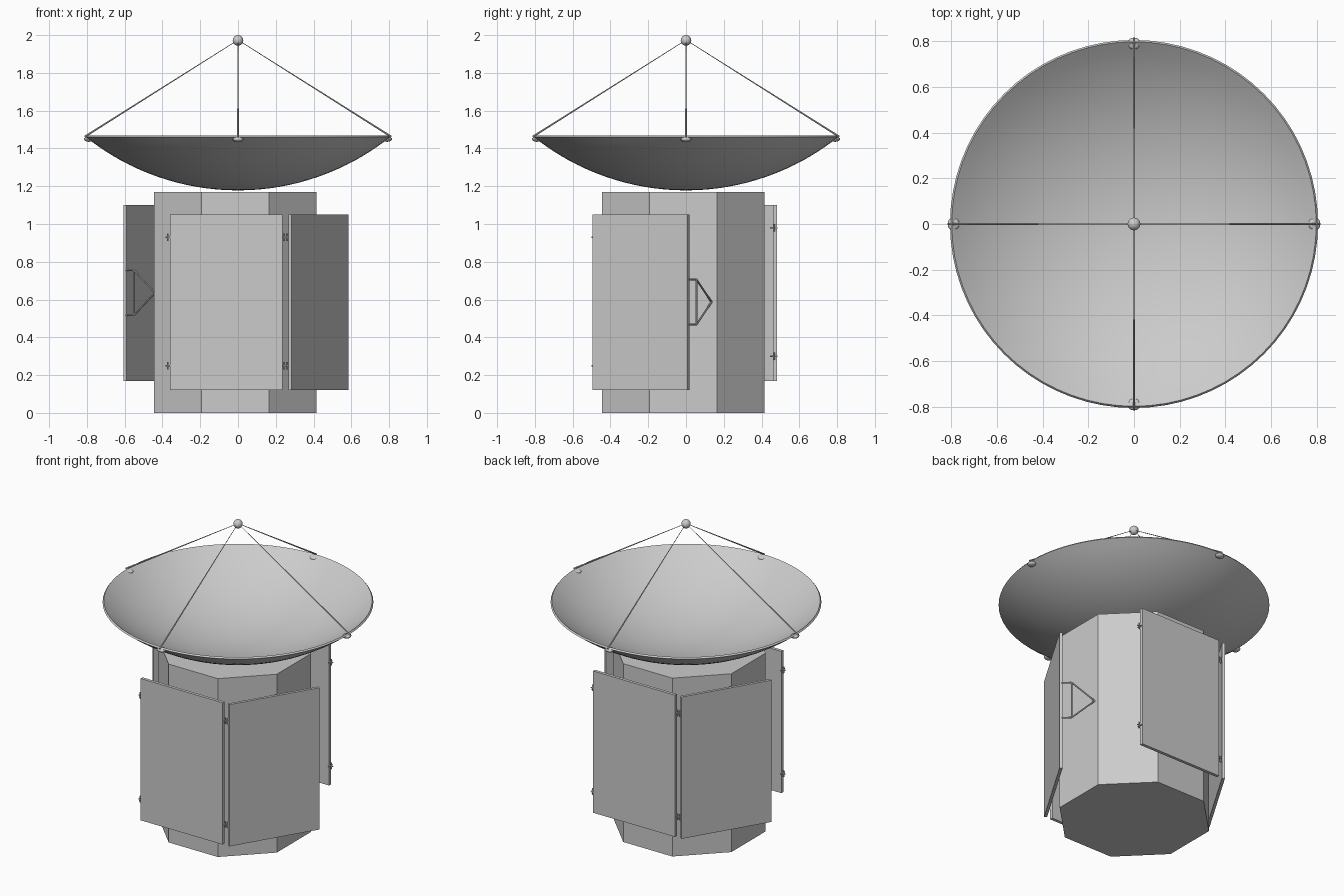
import bpy, bmesh, math
from mathutils import Vector, Matrix

if "Cube" in bpy.data.objects:
    bpy.data.objects.remove(bpy.data.objects["Cube"])

grey = bpy.data.materials.new("light_grey")
grey.diffuse_color = (0.6, 0.6, 0.6, 1)
grey.use_nodes = True
grey.node_tree.nodes["Principled BSDF"].inputs["Base Color"].default_value = grey.diffuse_color


def finish(name, bm, M=Matrix(), smooth=False):
    bm.transform(M)
    bmesh.ops.recalc_face_normals(bm, faces=bm.faces)
    me = bpy.data.meshes.new(name)
    bm.to_mesh(me)
    bm.free()
    me.materials.append(grey)
    ob = bpy.data.objects.new(name, me)
    bpy.context.collection.objects.link(ob)
    if smooth:
        bpy.context.view_layer.objects.active = ob
        bpy.ops.object.select_all(action='DESELECT')
        ob.select_set(True)
        bpy.ops.object.shade_smooth_by_angle(angle=math.radians(40))
    return ob


def add_rod(bm, a, b, r1, r2=None, seg=8):
    a, b = Vector(a), Vector(b)
    d = b - a
    m = Matrix.Translation((a + b) / 2) @ d.to_track_quat('Z', 'Y').to_matrix().to_4x4()
    bmesh.ops.create_cone(bm, cap_ends=True, segments=seg, radius1=r1,
                          radius2=r1 if r2 is None else r2, depth=d.length, matrix=m)


def box(name, size, loc, angle, M):
    bm = bmesh.new()
    bmesh.ops.create_cube(bm, size=1, matrix=Matrix.Translation(loc)
                          @ Matrix.Rotation(angle, 4, 'Z') @ Matrix.Diagonal((*size, 1)))
    finish(name, bm, M)


# octagonal body, flat side to the front
bm = bmesh.new()
bmesh.ops.create_cone(bm, cap_ends=True, segments=8, radius1=0.43 / math.cos(math.pi / 8),
                      radius2=0.43 / math.cos(math.pi / 8), depth=1.17)
# turn until a flat side, not a corner, faces the front
corner = max(v.co.x for v in bm.verts)
turn = math.pi / 8 if corner > 0.45 else 0
finish("body", bm, Matrix.Translation((-0.014, -0.014, 0.585)) @ Matrix.Rotation(turn, 4, 'Z'))

# dish: thin spherical bowl, spun profile
R, DEPTH, Z0, T = 0.805, 0.282, 1.178, 0.012
RS = (R * R + DEPTH * DEPTH) / (2 * DEPTH)
top_a = math.asin(R / RS)
N = 16
angs = [top_a * i / N for i in range(N + 1)]
outer = [(RS * math.sin(a), Z0 + RS - RS * math.cos(a)) for a in angs]
inner = [((RS - T) * math.sin(a), Z0 + RS - (RS - T) * math.cos(a)) for a in reversed(angs)]
bm = bmesh.new()
vs = [bm.verts.new((r, 0, z)) for r, z in outer + inner]
es = [bm.edges.new(p) for p in zip(vs, vs[1:])]
bmesh.ops.spin(bm, geom=vs + es, axis=(0, 0, 1), cent=(0, 0, 0), angle=2 * math.pi,
               steps=72, use_duplicate=False)
bmesh.ops.remove_doubles(bm, verts=bm.verts, dist=0.0001)
finish("dish", bm, smooth=True)

# feed ball above the dish
bm = bmesh.new()
bmesh.ops.create_uvsphere(bm, u_segments=20, v_segments=12, radius=0.028)
finish("feed_ball", bm, Matrix.Translation((0, 0, 1.972)), True)

# four tapered struts and their rim mounts
for i in range(4):
    spin = Matrix.Rotation(i * math.pi / 2, 4, 'Z')
    bm = bmesh.new()
    add_rod(bm, (0.812, 0, 1.462), (0.01, 0, 1.968), 0.005, 0.0015)
    finish(f"feed_strut_{i + 1}", bm, spin, True)
    bm = bmesh.new()
    bmesh.ops.create_uvsphere(bm, u_segments=12, v_segments=8, radius=1,
                              matrix=Matrix.Translation((0.79, 0, 1.449))
                              @ Matrix.Diagonal((0.026, 0.03, 0.014, 1)))
    finish(f"strut_mount_{i + 1}", bm, spin, True)


def hinge(name, x, y, z, M):
    bm = bmesh.new()
    for dx in (-0.008, 0.008):
        add_rod(bm, (x + dx, y, z - 0.02), (x + dx, y, z + 0.02), 0.005)
    add_rod(bm, (x - 0.02, y, z), (x + 0.02, y, z), 0.004)
    add_rod(bm, (x, y - 0.02, z), (x, y + 0.02, z), 0.004)
    finish(name, bm, M, True)


# folded panel pair with hinges and support bracket
def folded_wing(name, M):
    box(name + "_flat_panel", (0.595, 0.02, 0.93), (-0.062, -0.485, 0.585), 0, M)
    box(name + "_angled_panel", (0.587, 0.018, 0.93), (0.426, -0.238, 0.585),
        math.radians(59), M)
    for label, x in (("outer", -0.364), ("middle", 0.252)):
        for level, z in (("lower", 0.25), ("upper", 0.93)):
            hinge(f"{name}_{label}_{level}_hinge", x, -0.48, z, M)
    bm = bmesh.new()
    zc, h = 0.587, 0.12
    for s in (-1, 1):
        add_rod(bm, (0.575, 0.012, zc + s * h), (0.53, 0.055, zc + s * h), 0.005)
        add_rod(bm, (0.53, 0.055, zc + s * h), (0.418, 0.135, zc), 0.005)
    add_rod(bm, (0.53, 0.055, zc - h), (0.53, 0.055, zc + h), 0.005)
    finish(name + "_bracket", bm, M, True)


folded_wing("front_wing", Matrix())
# rear pair: half turn about the body, slightly higher
folded_wing("rear_wing", Matrix.Translation((-0.021, -0.0145, 0.05))
            @ Matrix.Rotation(math.pi, 4, 'Z'))
